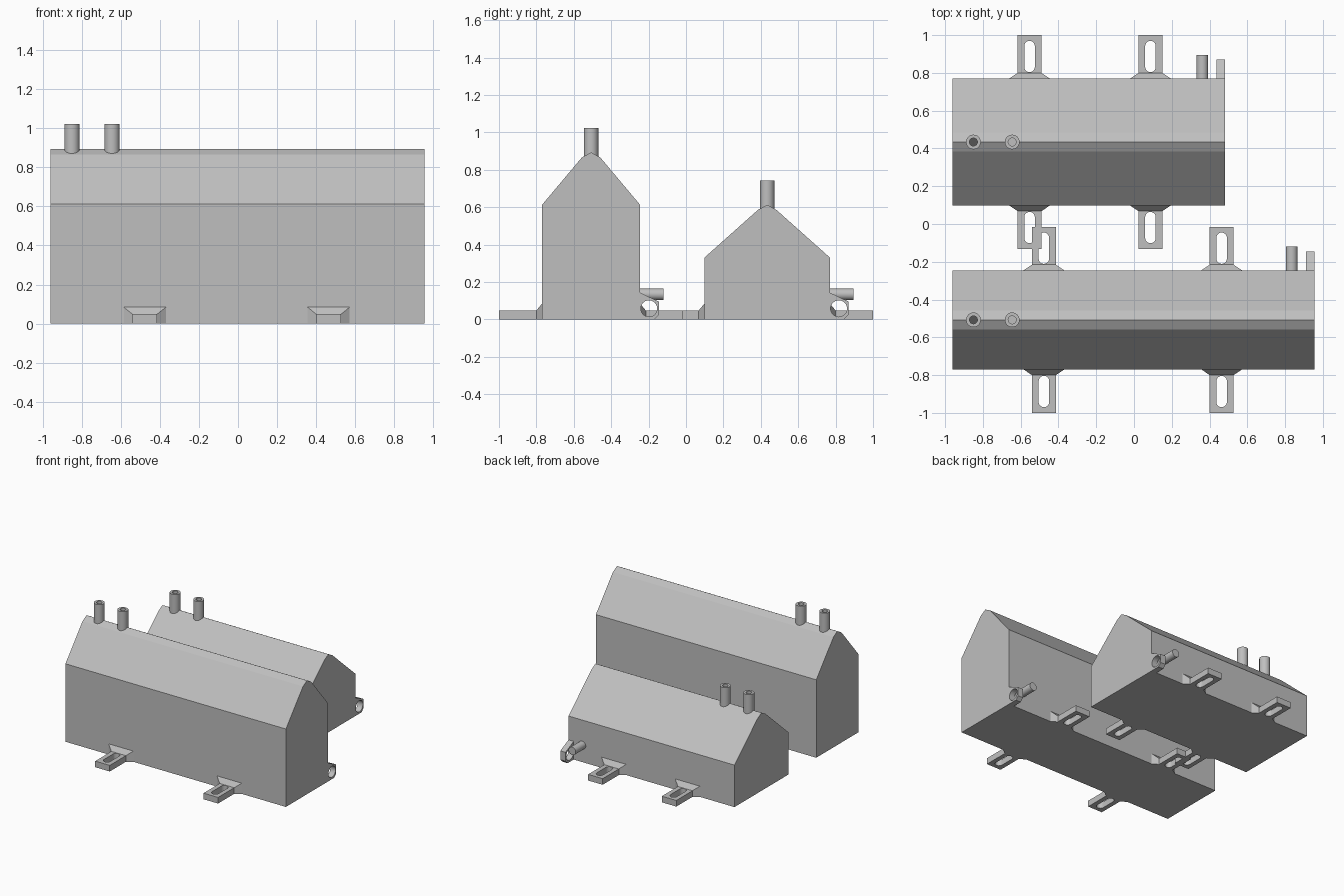
import bpy, bmesh, math
from mathutils import Vector

if "Cube" in bpy.data.objects:
    bpy.data.objects.remove(bpy.data.objects["Cube"])

grey = bpy.data.materials.new("light_grey")
grey.diffuse_color = (0.52, 0.52, 0.52, 1)
grey.use_nodes = True
grey.node_tree.nodes["Principled BSDF"].inputs["Base Color"].default_value = grey.diffuse_color


def finish(name, bm, smooth=False):
    bmesh.ops.recalc_face_normals(bm, faces=bm.faces)
    me = bpy.data.meshes.new(name)
    bm.to_mesh(me)
    bm.free()
    me.materials.append(grey)
    if smooth:
        for p in me.polygons:
            p.use_smooth = True
        me.set_sharp_from_angle(angle=math.radians(35))
    ob = bpy.data.objects.new(name, me)
    bpy.context.collection.objects.link(ob)
    return ob


def plate(name, loops, place, offset, smooth=False):
    """Extrude an outline (first loop) with holes (other loops)."""
    bm = bmesh.new()
    edges = []
    for loop in loops:
        vs = [bm.verts.new(place(a, b)) for a, b in loop]
        edges += [bm.edges.new((vs[i - 1], vs[i])) for i in range(len(vs))]
    bmesh.ops.triangle_fill(bm, edges=edges, use_beauty=True)
    ext = bmesh.ops.extrude_face_region(bm, geom=bm.faces[:])
    moved = [g for g in ext["geom"] if isinstance(g, bmesh.types.BMVert)]
    bmesh.ops.translate(bm, verts=moved, vec=Vector(offset))
    return finish(name, bm, smooth)


def circle(cx, cy, r, n=24):
    return [(cx + r * math.cos(2 * math.pi * i / n), cy + r * math.sin(2 * math.pi * i / n))
            for i in range(n)]


def slot(cx, y0, y1, r, n=10):
    lo, hi = sorted((y0, y1))
    top = [(cx + r * math.cos(math.pi * i / n), hi - r + r * math.sin(math.pi * i / n))
           for i in range(n + 1)]
    return top + [(2 * cx - x, lo + hi - y) for x, y in top]


def foot(name, cx, wall, s):
    """Slotted mounting foot with a flared root; s is the outward y direction."""
    y = lambda d: wall + s * d
    w = 0.063
    plate(name, [[(cx - w, y(0.03)), (cx + w, y(0.03)), (cx + w, y(0.23)), (cx - w, y(0.23))],
                 slot(cx, y(0.034), y(0.2), 0.028)],
          lambda a, b: (a, b, 0), (0, 0, 0.048), True)
    bm = bmesh.new()
    for hw, d, h in ((0.115, -0.005, 0.09), (w, 0.03, 0.048)):
        for sx in (-1, 1):
            for z in (0, h):
                bm.verts.new((cx + sx * hw, y(d), z))
    bmesh.ops.convex_hull(bm, input=bm.verts[:])
    bmesh.ops.dissolve_limit(bm, angle_limit=0.01, verts=bm.verts[:], edges=bm.edges[:])
    finish(name + "_root", bm)


def chimney(name, x, y, z0, z1, tilt):
    """Tube with a blind bore; the bore floor can slope."""
    bm = bmesh.new()
    floor = z1 - 0.11
    rings = []
    for r, z in ((0.039, z0), (0.039, z1), (0.021, z1), (0.021, None)):
        rings.append([bm.verts.new((a, b, floor + tilt * (b - y) if z is None else z))
                      for a, b in circle(x, y, r)])
    for p, q in zip(rings, rings[1:]):
        for i in range(len(p)):
            bm.faces.new((p[i - 1], p[i], q[i], q[i - 1]))
    bm.faces.new(rings[0])
    bm.faces.new(rings[-1])
    finish(name, bm, True)


def housing(tag, x0, x1, y0, y1, eave, ridge, shoulder, feet):
    mid = (y0 + y1) / 2
    # gabled body with a narrow blunted ridge
    plate(tag + "_body", [[(y0, 0), (y1, 0), (y1, eave), (mid + 0.05, shoulder),
                           (mid, ridge), (mid - 0.05, shoulder), (y0, eave)]],
          lambda a, b: (x0, a, b), (x1 - x0, 0, 0))
    # chimneys
    for i, (x, tilt) in enumerate(((-0.85, 1.2), (-0.645, 0))):
        chimney(f"{tag}_chimney_{i}", x, mid, shoulder - 0.03, ridge + 0.13, tilt)
    # mounting feet on both long walls
    for i, fx in enumerate(feet):
        foot(f"{tag}_front_foot_{i}", fx, y0, -1)
        foot(f"{tag}_back_foot_{i}", fx, y1, 1)
    # eyelet lug at the right end of the back wall
    plate(tag + "_eyelet", [[(y1 - 0.005, 0), (y1 + 0.075, 0), (y1 + 0.1, 0.025),
                             (y1 + 0.1, 0.095), (y1 - 0.005, 0.145)],
                            circle(y1 + 0.047, 0.058, 0.044)],
          lambda a, b: (x1 - 0.045, a, b), (0.045, 0, 0), True)
    # round peg beside the eyelet
    plate(tag + "_peg", [circle(x1 - 0.12, 0.134, 0.031)],
          lambda a, b: (a, y1 - 0.005, b), (0, 0.13, 0), True)


housing("tall_house", -0.96, 0.955, -0.77, -0.245, 0.612, 0.893, 0.865, (-0.477, 0.464))
housing("low_house", -0.96, 0.482, 0.098, 0.77, 0.33, 0.613, 0.585, (-0.553, 0.087))
